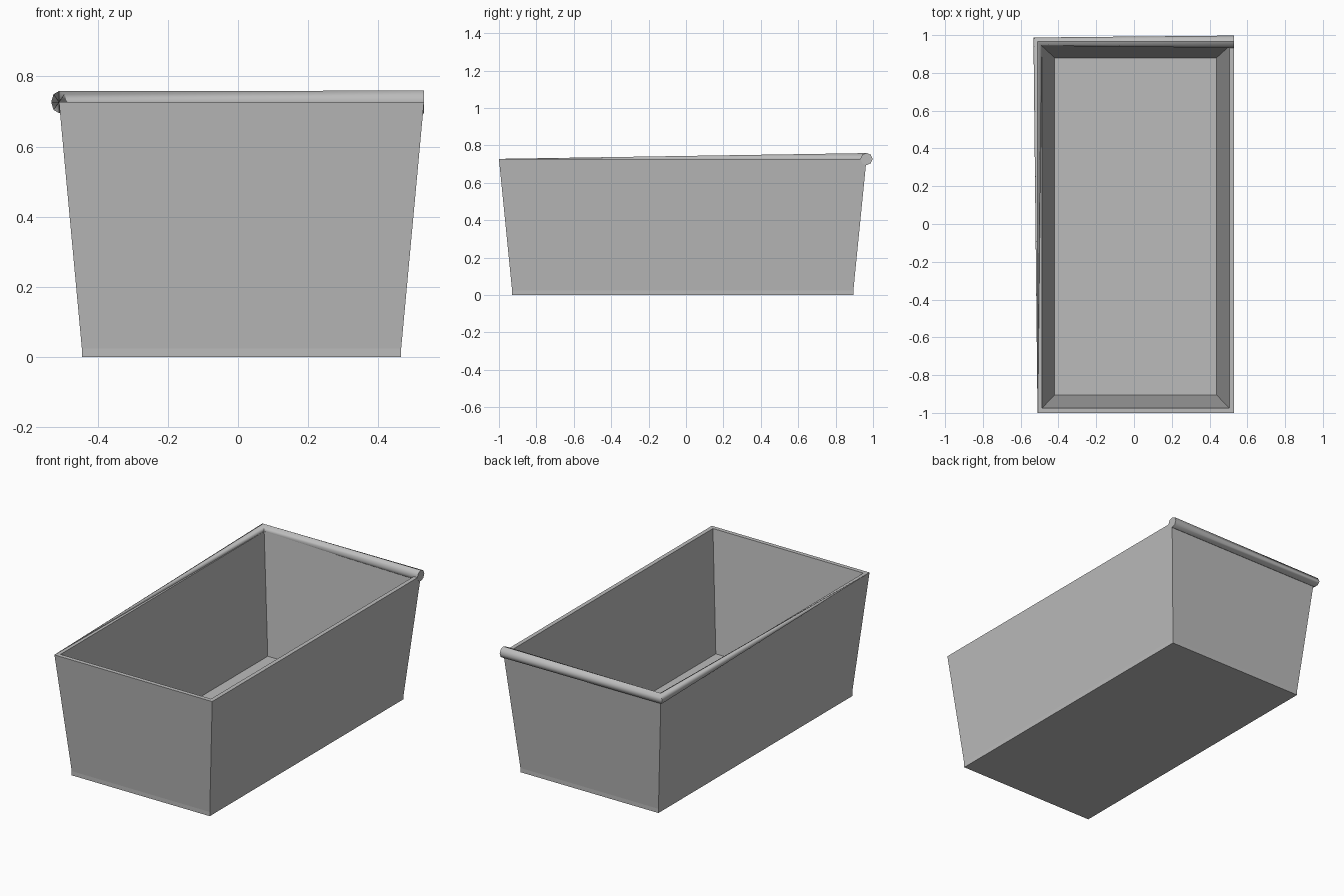
import bpy, bmesh, math
from mathutils import Vector

if "Cube" in bpy.data.objects:
    bpy.data.objects.remove(bpy.data.objects["Cube"])

grey = bpy.data.materials.new("grey")
grey.diffuse_color = (0.5, 0.5, 0.5, 1)
grey.use_nodes = True
grey.node_tree.nodes["Principled BSDF"].inputs["Base Color"].default_value = grey.diffuse_color

TOP, FLOOR = 0.727, 0.025


def finish(bm, name):
    bmesh.ops.recalc_face_normals(bm, faces=bm.faces)
    me = bpy.data.meshes.new(name)
    bm.to_mesh(me)
    bm.free()
    me.materials.append(grey)
    ob = bpy.data.objects.new(name, me)
    bpy.context.collection.objects.link(ob)
    return ob


def loft(name, rings):
    """Skin equal-length rings and cap both ends."""
    bm = bmesh.new()
    vs = [[bm.verts.new(p) for p in r] for r in rings]
    n = len(vs[0])
    for a, b in zip(vs, vs[1:]):
        for i in range(n):
            j = (i + 1) % n
            bm.faces.new((a[i], a[j], b[j], b[i]))
    bm.faces.new(vs[0])
    bm.faces.new(vs[-1])
    return finish(bm, name)


def rect(x0, x1, y0, y1, z):
    return [(x0, y0, z), (x1, y0, z), (x1, y1, z), (x0, y1, z)]


# Tapered open tub: straight base band, flared walls, flat rim, inner floor
loft("tub", [
    rect(-0.445, 0.465, -0.93, 0.895, 0),
    rect(-0.445, 0.465, -0.93, 0.895, FLOOR),
    rect(-0.51, 0.53, -1.0, 0.965, TOP),
    rect(-0.487, 0.505, -0.975, 0.942, TOP),
    rect(-0.42, 0.437, -0.905, 0.88, FLOOR),
])

# Rolled rim: starts as a point at the front, turns the corner, runs along the back
path = [((-0.51, -1.0, TOP), (0, 1, 0), 0.0008),
        ((-0.51, 0.965, TOP), (1, 1, 0), 0.0315),
        ((0.53, 0.965, TOP), (1, 0, 0), 0.0325)]
rings = []
for centre, direction, r in path:
    d = Vector(direction).normalized()
    up = Vector((0, 0, 1))
    side = d.cross(up)
    rings.append([Vector(centre) + r * (math.cos(a) * side + math.sin(a) * up)
                  for a in (i * math.tau / 8 for i in range(8))])
rim = loft("rolled_rim", rings)
bpy.context.view_layer.objects.active = rim
rim.select_set(True)
bpy.ops.object.shade_smooth_by_angle(angle=math.radians(50))
